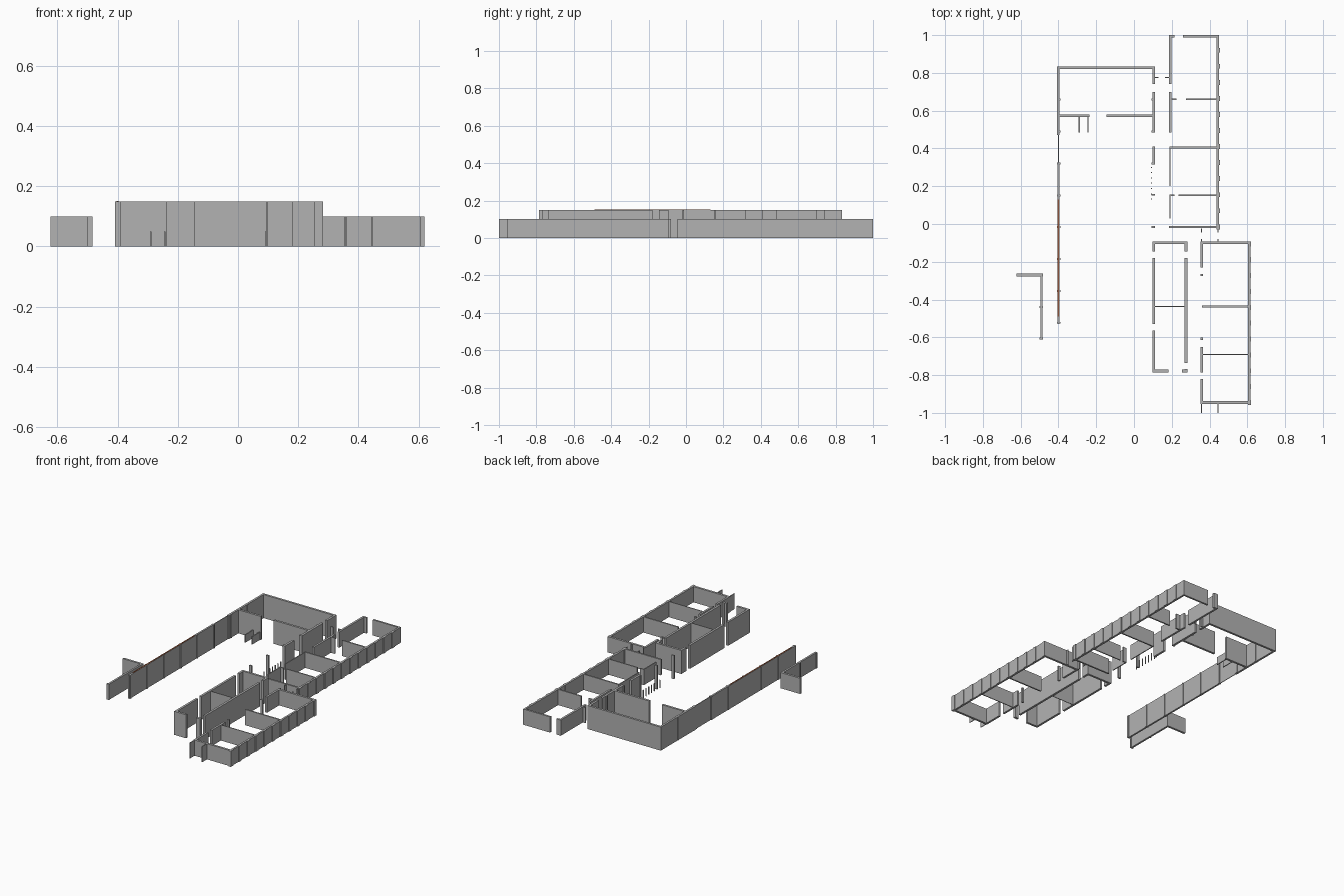
import bpy
import bmesh
from mathutils import Matrix, Vector

cube = bpy.data.objects.get("Cube")
if cube:
    bpy.data.objects.remove(cube, do_unlink=True)


def material(name, color):
    mat = bpy.data.materials.new(name)
    mat.use_nodes = True
    mat.diffuse_color = color
    mat.node_tree.nodes["Principled BSDF"].inputs["Base Color"].default_value = color
    return mat


GREY = material("wall grey", (0.45, 0.45, 0.45, 1))
BROWN = material("brick brown", (0.36, 0.10, 0.04, 1))
TALL, LOW, HALF = 0.15, 0.10, 0.05
THICK, MEDIUM, THIN = 0.014, 0.009, 0.004


def box(bm, x0, x1, y0, y1, z0, z1):
    center = Vector(((x0 + x1) / 2, (y0 + y1) / 2, (z0 + z1) / 2))
    size = Vector((abs(x1 - x0), abs(y1 - y0), z1 - z0))
    bmesh.ops.create_cube(bm, size=1, matrix=Matrix.Translation(center) @ Matrix.Diagonal(size.to_4d()))


def finish(name, bm, mat):
    mesh = bpy.data.meshes.new(name)
    bm.to_mesh(mesh)
    bm.free()
    mesh.materials.append(mat)
    bpy.context.collection.objects.link(bpy.data.objects.new(name, mesh))


def wall_y(name, x, spans, height, t=THICK, base=0, mat=GREY):
    """Wall along y, centred on x, in one or more spans."""
    bm = bmesh.new()
    for a, b in spans:
        box(bm, x - t / 2, x + t / 2, a, b, base, height)
    finish(name, bm, mat)


def wall_x(name, y, spans, height, t=THICK):
    """Wall along x, centred on y, in one or more spans."""
    bm = bmesh.new()
    for a, b in spans:
        box(bm, a, b, y - t / 2, y + t / 2, 0, height)
    finish(name, bm, GREY)


def columns(name, x, ys, height, width=0.018, depth=0.010):
    wall_y(name, x, [(y - depth / 2, y + depth / 2) for y in ys], height, width)


# Main hall
wall_y("hall_right_wall", -0.40, [(0.47, 0.835)], TALL, 0.013)
wall_y("hall_right_window_wall", -0.40, [(0.32, 0.47)], TALL, THIN)
wall_y("hall_right_long_wall", -0.40, [(-0.53, 0.32)], TALL, 0.011)
columns("hall_right_columns", -0.399, [0.66, 0.49, 0.32, 0.15, -0.015, -0.185, -0.355, -0.523], TALL)
wall_y("brick_cap", -0.40, [(-0.49, 0.13)], TALL + 0.001, 0.008, TALL - 0.004, BROWN)
wall_x("hall_back_wall", 0.828, [(-0.407, 0.112)], TALL)
wall_x("hall_inner_wall", 0.573, [(-0.40, -0.235), (-0.145, 0.105)], TALL)
wall_y("hall_left_wall", 0.105, [(0.74, 0.83), (0.485, 0.70), (0.32, 0.41)], TALL)
columns("hall_left_columns", 0.102, [0.66, 0.49, 0.32, 0.155, -0.015], TALL)
wall_y("low_stall_near", -0.29, [(0.485, 0.57)], HALF, 0.006)
wall_y("low_stall_far", -0.243, [(0.485, 0.57)], HALF, 0.006)
columns("low_posts", 0.092, [0.30 - 0.028 * i for i in range(7)], HALF, 0.005, 0.005)

# Detached corner screen
wall_x("screen_short_wall", -0.27, [(-0.622, -0.483)], LOW)
wall_y("screen_long_wall", -0.49, [(-0.612, -0.27)], LOW, 0.012)
columns("screen_columns", -0.492, [-0.44, -0.607], LOW)

# Back classroom wing
wall_y("back_wing_left_wall", 0.444, [(-0.022, 1.0)], LOW, 0.012)
columns("back_wing_left_columns", 0.446, [-0.015 + 0.085 * i for i in range(12)], LOW, 0.017, 0.026)
wall_y("back_wing_right_wall", 0.191, [(0.74, 1.0), (0.485, 0.70)], LOW, 0.013)
wall_y("back_wing_right_thin_wall", 0.191, [(0.20, 0.41), (0.03, 0.155)], LOW, 0.006)
wall_x("back_wing_end_wall", 0.994, [(0.185, 0.215), (0.26, 0.45)], LOW, 0.012)
wall_x("back_wing_front_wall", -0.016, [(0.185, 0.45)], LOW, 0.011)
wall_x("back_wing_partition_a", 0.66, [(0.19, 0.225), (0.275, 0.445)], LOW, MEDIUM)
wall_x("back_wing_partition_b", 0.405, [(0.19, 0.445)], LOW, MEDIUM)
wall_x("back_wing_partition_c", 0.153, [(0.19, 0.215), (0.235, 0.445)], LOW, 0.007)
wall_x("back_passage_jambs", 0.775, [(0.11, 0.13), (0.165, 0.185)], LOW, THIN)

# Tall front block
wall_x("front_block_back_wall", -0.10, [(0.098, 0.282)], TALL)
wall_y("front_block_right_wall", 0.105, [(-0.145, -0.10), (-0.53, -0.18), (-0.785, -0.565)], TALL)
wall_y("front_block_left_wall", 0.275, [(-0.145, -0.10), (-0.735, -0.18), (-0.785, -0.768)], TALL)
wall_x("front_block_front_wall", -0.778, [(0.098, 0.183), (0.253, 0.282)], TALL)
wall_x("front_block_partition", -0.437, [(0.105, 0.275)], TALL, THIN)

# Front classroom wing
wall_x("front_wing_back_wall", -0.10, [(0.353, 0.618)], LOW)
wall_x("front_wing_front_wall", -0.945, [(0.353, 0.618)], LOW)
wall_y("front_wing_left_wall", 0.61, [(-0.95, -0.10)], LOW, 0.012)
columns("front_wing_left_columns", 0.612, [-0.105 - 0.084 * i for i in range(11)], LOW, 0.016, 0.026)
wall_y("front_wing_right_wall", 0.359, [(-0.23, -0.10), (-0.785, -0.65), (-0.95, -0.82)], LOW, 0.013)
columns("front_wing_right_columns", 0.359, [-0.27, -0.608], LOW, 0.014, 0.012)
wall_x("front_wing_partition_a", -0.437, [(0.36, 0.612)], LOW, MEDIUM)
wall_x("front_wing_partition_b", -0.692, [(0.36, 0.612)], LOW, 0.005)

# Thin door side panels between and in front of the wings
wall_y("front_side_panel_right", 0.358, [(-1.0, -0.95)], LOW, THIN)
wall_y("front_side_panel_left", 0.445, [(-1.0, -0.95)], LOW, THIN)
wall_y("link_panel_right", 0.358, [(-0.10, -0.08), (-0.045, -0.025)], LOW, THIN)
wall_y("link_panel_left", 0.445, [(-0.10, -0.08), (-0.045, -0.02)], LOW, THIN)
